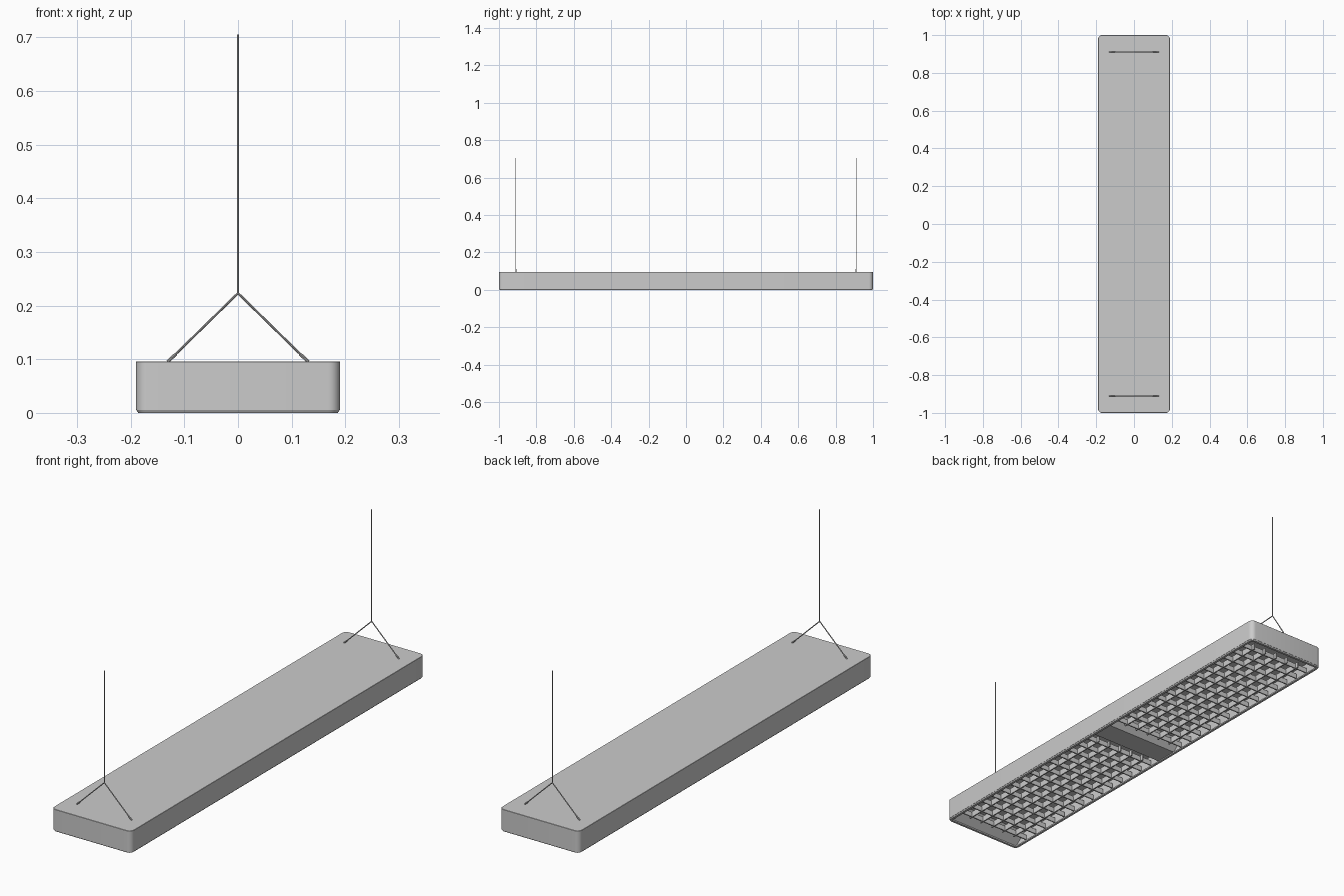
import bpy, bmesh, math
from mathutils import Vector

if "Cube" in bpy.data.objects:
    bpy.data.objects.remove(bpy.data.objects["Cube"])

W, L, H = 0.19, 1.0, 0.096      # half width, half length, housing top


def finish(name, bm, smooth=False):
    bmesh.ops.recalc_face_normals(bm, faces=bm.faces)
    me = bpy.data.meshes.new(name)
    bm.to_mesh(me)
    bm.free()
    ob = bpy.data.objects.new(name, me)
    bpy.context.collection.objects.link(ob)
    if smooth:
        bpy.ops.object.select_all(action='DESELECT')
        ob.select_set(True)
        bpy.context.view_layer.objects.active = ob
        bpy.ops.object.shade_smooth_by_angle(angle=math.radians(35))
    return ob


def ring(bm, inset, z, r=0.022, n=6):
    """Rounded rectangle loop of vertices."""
    r = max(r - inset, 0.006)
    cx, cy = W - inset - r, L - inset - r
    vs = []
    for k, (sx, sy) in enumerate(((1, 1), (-1, 1), (-1, -1), (1, -1))):
        for i in range(n + 1):
            a = math.pi / 2 * (k + i / n)
            vs.append(bm.verts.new((sx * cx + r * math.cos(a), sy * cy + r * math.sin(a), z)))
    return vs


def lofted(name, steps, caps=False, closed=False):
    bm = bmesh.new()
    loops = [ring(bm, i, z) for i, z in steps]
    pairs = list(zip(loops, loops[1:]))
    if closed:
        pairs.append((loops[-1], loops[0]))
    for a, b in pairs:
        for i in range(len(a)):
            j = (i + 1) % len(a)
            bm.faces.new((a[i], a[j], b[j], b[i]))
    if caps:
        bm.faces.new(loops[0])
        bm.faces.new(loops[-1])
    return finish(name, bm, True)


def add_box(bm, c, s):
    vs = bmesh.ops.create_cube(bm, size=1)["verts"]
    for v in vs:
        v.co = Vector(c) + Vector(v.co[i] * s[i] for i in range(3))


def add_rod(bm, p, q, r):
    p, q = Vector(p), Vector(q)
    d = q - p
    vs = bmesh.ops.create_cone(bm, cap_ends=True, segments=10, radius1=r, radius2=r,
                               depth=d.length)["verts"]
    rot = d.to_track_quat('Z', 'Y')
    for v in vs:
        v.co = rot @ v.co + (p + q) / 2


# Housing shell, open underneath
lofted("housing", [(0.001, H), (0, H - 0.001), (0, 0.005), (0.010, 0.005), (0.010, 0.06)], caps=True)
# Thin rim around the underside
lofted("bottom_rim", [(0.001, 0.005), (0.004, 0.0), (0.014, 0.0), (0.014, 0.006)], closed=True)

# Reflector with sloping ends and a raised divider in the middle
half = [(0.05, 0.005), (0.09, 0.05), (0.93, 0.05), (0.986, 0.006)]
profile = [(-y, z) for y, z in reversed(half)] + half
bm = bmesh.new()
rows = [[bm.verts.new((x, y, z)) for y, z in profile] for x in (-0.178, 0.178)]
for i in range(len(profile) - 1):
    bm.faces.new((rows[0][i], rows[0][i + 1], rows[1][i + 1], rows[1][i]))
finish("reflector", bm)

# Louvre grilles: long blades crossed by slats, one per bay
for s, side in ((-1, "front"), (1, "back")):
    bm = bmesh.new()
    for i in range(5):
        add_box(bm, (-0.12 + 0.06 * i, s * 0.51, 0.019), (0.005, 0.85, 0.026))
    for i in range(14):
        add_box(bm, (0, s * (0.10 + 0.063 * i), 0.017), (0.352, 0.005, 0.022))
    finish(side + "_louvre", bm)

# Suspension wires with small ferrules at the feet
for s, side in ((-1, "front"), (1, "back")):
    y = s * 0.91
    knot = Vector((0, y, 0.223))
    bm = bmesh.new()
    add_rod(bm, knot, (0, y, 0.705), 0.0022)
    for sx in (-1, 1):
        foot = Vector((sx * 0.131, y, H - 0.001))
        add_rod(bm, foot, knot, 0.0022)
        add_rod(bm, foot, foot.lerp(knot, 0.12), 0.003)
    finish(side + "_hanger", bm, True)
